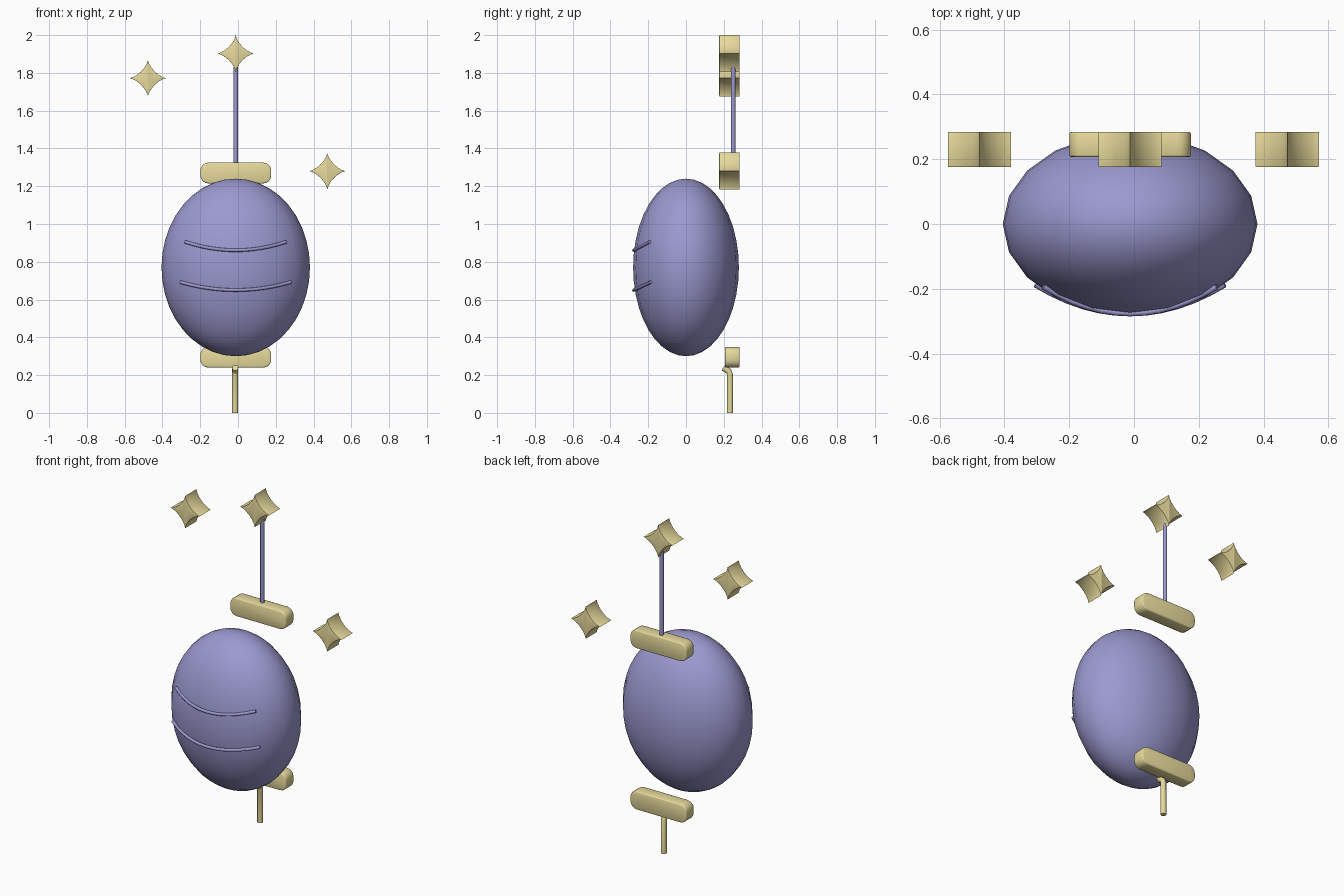
import bpy, bmesh, math
from mathutils import Matrix, Vector

if "Cube" in bpy.data.objects:
    bpy.data.objects.remove(bpy.data.objects["Cube"])

X = -0.012  # centre line of the lantern


def material(name, rgb):
    m = bpy.data.materials.new(name)
    m.diffuse_color = (*rgb, 1)
    m.use_nodes = True
    m.node_tree.nodes["Principled BSDF"].inputs["Base Color"].default_value = m.diffuse_color
    return m


PURPLE = material("purple", (0.33, 0.32, 0.63))
GOLD = material("gold", (0.80, 0.70, 0.33))


def finish(obj, mat, angle=40):
    obj.data.materials.append(mat)
    bpy.ops.object.select_all(action='DESELECT')
    obj.select_set(True)
    bpy.context.view_layer.objects.active = obj
    bpy.ops.object.shade_smooth_by_angle(angle=math.radians(angle))
    return obj


def add_mesh(name, bm):
    bmesh.ops.recalc_face_normals(bm, faces=bm.faces)
    me = bpy.data.meshes.new(name)
    bm.to_mesh(me)
    bm.free()
    obj = bpy.data.objects.new(name, me)
    bpy.context.collection.objects.link(obj)
    return obj


def prism(name, outline, cx, cz, y0, y1, bevel):
    """Extrude an x-z outline along y, with softened rims."""
    bm = bmesh.new()
    face = bm.faces.new([bm.verts.new((cx + x, y0, cz + z)) for x, z in outline])
    ext = bmesh.ops.extrude_face_region(bm, geom=[face])
    moved = [v for v in ext['geom'] if isinstance(v, bmesh.types.BMVert)]
    bmesh.ops.translate(bm, verts=moved, vec=(0, y1 - y0, 0))
    rims = [e for e in bm.edges if abs(e.verts[0].co.y - e.verts[1].co.y) < 1e-6]
    bmesh.ops.bevel(bm, geom=rims, offset=bevel, segments=2, profile=0.5,
                    affect='EDGES', clamp_overlap=True)
    return finish(add_mesh(name, bm), GOLD, 50)


def tube(name, pts, radius, mat, sides=10):
    """Sweep a capped round section along a path."""
    pts = [Vector(p) for p in pts]
    bm = bmesh.new()
    rings = []
    for i, p in enumerate(pts):
        t = (pts[min(i + 1, len(pts) - 1)] - pts[max(i - 1, 0)]).normalized()
        ref = Vector((1, 0, 0)) if abs(t.x) < 0.5 else Vector((0, 0, 1))
        if len(pts) > 5:
            ref = Vector((0, 0, 1))
        u = t.cross(ref).normalized()
        v = t.cross(u)
        rings.append([bm.verts.new(p + radius * (math.cos(a) * u + math.sin(a) * v))
                      for a in (2 * math.pi * k / sides for k in range(sides))])
    for a, b in zip(rings, rings[1:]):
        for k in range(sides):
            n = (k + 1) % sides
            bm.faces.new((a[k], a[n], b[n], b[k]))
    bm.faces.new(rings[0])
    bm.faces.new(rings[-1])
    return finish(add_mesh(name, bm), mat, 50)


# Lantern body: flattened ellipsoid
bm = bmesh.new()
bmesh.ops.create_uvsphere(bm, u_segments=20, v_segments=20, radius=1)
bmesh.ops.scale(bm, vec=(0.393, 0.28, 0.47), verts=bm.verts)
bmesh.ops.translate(bm, vec=(X, 0, 0.77), verts=bm.verts)
finish(add_mesh("lantern_body", bm), PURPLE)

# Curved ribs on the front of the body
for name, half, z_mid, z_end, y_end in (("upper_rib", 0.267, 0.861, 0.905, -0.193),
                                        ("lower_rib", 0.292, 0.650, 0.692, -0.187)):
    path = []
    for i in range(13):
        s = i / 6 - 1
        path.append((X + half * s, -0.276 + (y_end + 0.276) * s * s,
                     z_mid + (z_end - z_mid) * s * s))
    tube(name, path, 0.009, PURPLE, 8)

# Top and bottom caps: rounded bars behind the body
cap_outline = []
hw, hh, r = 0.1875, 0.055, 0.042
for q, (sx, sz) in enumerate(((1, 1), (-1, 1), (-1, -1), (1, -1))):
    for k in range(5):
        a = math.pi / 2 * (q + k / 4)
        cap_outline.append((sx * (hw - r) + r * math.cos(a), sz * (hh - r) + r * math.sin(a)))
prism("top_cap", cap_outline, X, 1.27, 0.207, 0.284, 0.006)
prism("bottom_cap", cap_outline, X, 0.295, 0.207, 0.284, 0.006)

# Hanging cord and bent tassel
tube("cord", [(X, 0.25, 1.31), (X, 0.25, 1.83)], 0.012, PURPLE, 12)
tube("tassel", [(X - 0.003, 0.233, 0), (X - 0.003, 0.233, 0.205),
                (X - 0.003, 0.225, 0.222), (X - 0.003, 0.197, 0.238)], 0.016, GOLD, 12)

# Four-pointed stars with concave sides
R = 0.0975
star_outline = []
for q in range(4):
    rot = Matrix.Rotation(q * math.pi / 2, 2)
    for k in range(8):
        t = math.pi / 2 * k / 8
        p = rot @ Vector((R * math.cos(t) ** 2.9, R * math.sin(t) ** 2.9))
        star_outline.append((p.x, p.y))
for name, cx, cz in (("top_star", X, 1.9025), ("left_star", -0.477, 1.772),
                     ("right_star", 0.473, 1.28)):
    prism(name, star_outline, cx, cz, 0.176, 0.284, 0.003)
